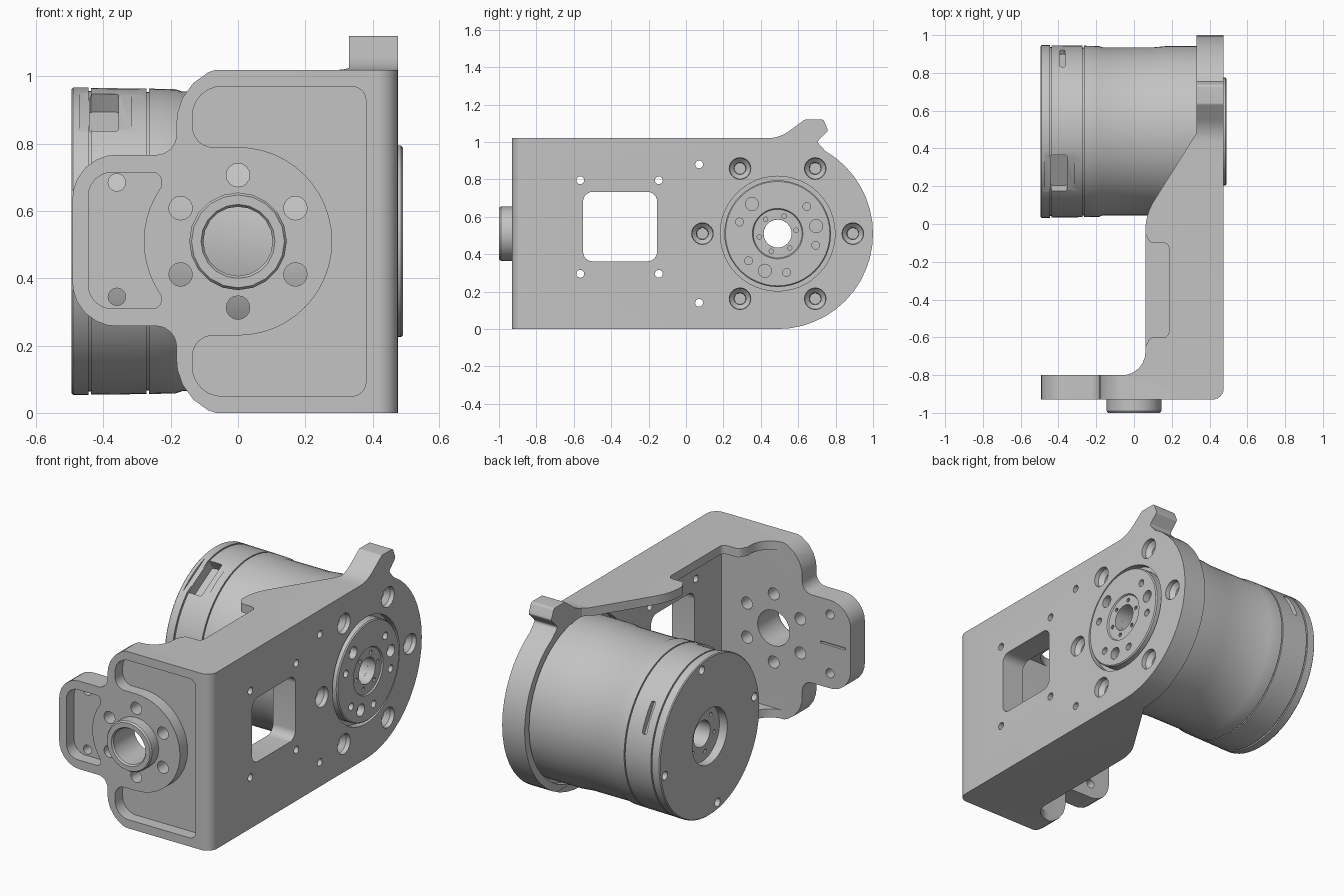
import bpy, bmesh
from math import sin, cos, pi, radians, tan
from mathutils import Vector, Matrix

cube = bpy.data.objects.get("Cube")
if cube:
    bpy.data.objects.remove(cube, do_unlink=True)

grey = bpy.data.materials.new("machined_grey")
grey.use_nodes = True
colour = (0.55, 0.55, 0.55, 1)
grey.diffuse_color = colour
grey.node_tree.nodes["Principled BSDF"].inputs["Base Color"].default_value = colour

CY, CZ = 0.49, 0.51      # motor axis


def place(axis, u, v, w):
    return {"x": (w, u, v), "y": (u, w, v), "z": (u, v, w)}[axis]


def finish(name, bm):
    bmesh.ops.remove_doubles(bm, verts=bm.verts, dist=1e-5)
    bmesh.ops.recalc_face_normals(bm, faces=bm.faces)
    mesh = bpy.data.meshes.new(name)
    bm.to_mesh(mesh)
    bm.free()
    mesh.materials.append(grey)
    ob = bpy.data.objects.new(name, mesh)
    bpy.context.collection.objects.link(ob)
    return ob


def arc(cu, cv, r, a0, a1, n):
    steps = [radians(a0 + (a1 - a0) * i / n) for i in range(n + 1)]
    return [(cu + r * cos(a), cv + r * sin(a)) for a in steps]


def rounded(points, n=6):
    """Outline with filleted corners; each point is (u, v) or (u, v, radius)."""
    out = []
    for i, p in enumerate(points):
        c = Vector(p[:2])
        if len(p) == 2:
            out.append(c)
            continue
        a = (Vector(points[i - 1][:2]) - c).normalized()
        b = (Vector(points[(i + 1) % len(points)][:2]) - c).normalized()
        half = a.angle(b) / 2
        centre = c + (a + b).normalized() * (p[2] / sin(half))
        s = c + a * (p[2] / tan(half)) - centre
        e = c + b * (p[2] / tan(half)) - centre
        for k in range(n + 1):
            out.append(centre + s.lerp(e, k / n).normalized() * p[2])
    return out


def prism(name, points, axis, lo, hi):
    bm = bmesh.new()
    rings = [[bm.verts.new(place(axis, p[0], p[1], w)) for p in points] for w in (lo, hi)]
    bm.faces.new(rings[0])
    bm.faces.new(rings[1])
    for i in range(len(points)):
        j = (i + 1) % len(points)
        bm.faces.new((rings[0][i], rings[0][j], rings[1][j], rings[1][i]))
    return finish(name, bm)


def lathe(name, profile, axis, cu, cv, n=64):
    """Closed (position, radius) loop turned about an axis."""
    bm = bmesh.new()
    rings = [[bm.verts.new(place(axis, cu + r * cos(2 * pi * k / n), cv + r * sin(2 * pi * k / n), w))
              for w, r in profile] for k in range(n)]
    for k in range(n):
        a, b = rings[k], rings[(k + 1) % n]
        for i in range(len(profile)):
            j = (i + 1) % len(profile)
            bm.faces.new((a[i], a[j], b[j], b[i]))
    return finish(name, bm)


def rod(axis, cu, cv, r, lo, hi, n=16):
    return prism("cutter", arc(cu, cv, r, 0, 360, n)[:-1], axis, lo, hi)


def boolean(ob, tool, mode="DIFFERENCE"):
    mod = ob.modifiers.new("cut", "BOOLEAN")
    mod.operation, mod.solver, mod.object = mode, "EXACT", tool
    bpy.context.view_layer.objects.active = ob
    bpy.ops.object.modifier_apply(modifier=mod.name)
    bpy.data.objects.remove(tool, do_unlink=True)


def polar(r, deg):
    return CY + r * cos(radians(deg)), CZ + r * sin(radians(deg))


def box(u0, u1, v0, v1):
    return [(u0, v0), (u1, v0), (u1, v1), (u0, v1)]


# Bracket body: plan, side and front outlines intersected
plan = rounded([(0.475, 1.2), (0.475, -0.93, 0.06), (-0.6, -0.93), (-0.6, -0.8),
                (0.06, -0.8, 0.12), (0.06, 0.05, 0.3), (0.33, 0.48), (0.33, 1.2)])
bracket = prism("bracket", plan, "z", -0.2, 1.3)
hook = rounded([(0.735, 0.965), (0.7, 1.0, 0.015), (0.76, 1.06, 0.015), (0.735, 1.12, 0.015),
                (0.635, 1.12, 0.02), (0.5, 1.02, 0.2), (-1.2, 1.02), (-1.2, 0)])
side = arc(CY, CZ, 0.51, -90, 60, 20) + hook[1:]
boolean(bracket, prism("cutter", side, "x", -1, 1), "INTERSECT")
front = rounded([(0.6, -0.01), (0.6, 1.3), (0.2, 1.3), (0.2, 1.03), (-0.183, 1.03, 0.17),
                 (-0.183, 0.767, 0.06), (-0.492, 0.767, 0.13), (-0.492, 0.258, 0.13),
                 (-0.183, 0.258, 0.06), (-0.183, -0.01, 0.17)])
boolean(bracket, prism("cutter", front, "y", -1.2, 1.2), "INTERSECT")

# Hollow between the flanges, and the notch in the top flange
boolean(bracket, prism("cutter", box(-1, 0.332, -0.8, 1.5), "z", 0.05, 0.97))
notch = rounded([(-0.1, -0.05), (0.06, -0.05), (0.085, -0.1, 0.03), (0.185, -0.1, 0.03),
                 (0.185, -0.6, 0.03), (0.085, -0.6, 0.03), (0.06, -0.65), (-0.1, -0.65)])
boolean(bracket, prism("cutter", notch, "z", 0.9, 1.1))

# Front pockets around the round boss
main_pocket = rounded([(0, 0.23), (-0.135, 0.23, 0.06), (-0.135, 0.05, 0.085), (0.38, 0.05, 0.04),
                       (0.38, 0.97, 0.04), (-0.135, 0.97, 0.085), (-0.135, 0.79, 0.06), (0, 0.79)])
main_pocket += arc(0, CZ, 0.28, 90, -90, 24)[1:-1]
boolean(bracket, prism("cutter", main_pocket, "y", -1.1, -0.86))
tab_pocket = rounded([(-0.228, 0.31, 0.025), (-0.445, 0.31, 0.07), (-0.445, 0.715, 0.07),
                      (-0.228, 0.715, 0.025), (-0.228, 0.672)])
tab_pocket += arc(0, CZ, 0.28, 145, 215, 10)
boolean(bracket, prism("cutter", tab_pocket, "y", -1.1, -0.86))

# Front plate holes, tab slit
boolean(bracket, rod("y", 0, CZ, 0.103, -1.1, -0.7, 20))
for k in range(6):
    a = radians(30 + 60 * k)
    boolean(bracket, rod("y", 0.197 * cos(a), CZ + 0.197 * sin(a), 0.035, -1.1, -0.7))
for z in (0.345, 0.685):
    boolean(bracket, rod("y", -0.36, z, 0.026, -1.1, -0.7))
boolean(bracket, prism("cutter", box(-0.46, -0.3, 0.505, 0.517), "y", -0.815, -0.7))

# Side plate window, small holes, motor seat and countersunk screws
window = rounded([(-0.55, 0.362, 0.05), (-0.155, 0.362, 0.05),
                  (-0.155, 0.733, 0.05), (-0.55, 0.733, 0.05)])
boolean(bracket, prism("cutter", window, "x", 0.2, 0.6))
small = [(y, z) for y in (-0.565, -0.145) for z in (0.295, 0.795)] + [(0.07, 0.14), (0.07, 0.88)]
for y, z in small:
    boolean(bracket, rod("x", y, z, 0.021, 0.2, 0.6))
boolean(bracket, rod("x", CY, CZ, 0.468, 0.3, 0.37, 64))
boolean(bracket, rod("x", CY, CZ, 0.307, 0.435, 0.6, 48))
boolean(bracket, rod("x", CY, CZ, 0.075, 0.2, 0.6, 24))
for k in range(6):
    sink = [(0.5, 0), (0.5, 0.06), (0.45, 0.056), (0.425, 0.032), (0.385, 0.03), (0.385, 0)]
    boolean(bracket, lathe("cutter", sink, "x", *polar(0.402, 60 * k), n=20))

# Front bearing ring
ring = [(-0.92, 0.103), (-0.92, 0.145), (-0.99, 0.145), (-1.0, 0.138), (-1.0, 0.11), (-0.99, 0.103)]
lathe("front_ring", ring, "y", 0, CZ, 20)

# Motor housing with seam grooves and rear recess
housing = [(-0.445, 0.075), (-0.445, 0.16), (-0.495, 0.16), (-0.495, 0.452), (-0.49, 0.457),
           (-0.445, 0.457), (-0.445, 0.447), (-0.437, 0.447), (-0.437, 0.456), (-0.272, 0.454),
           (-0.272, 0.444), (-0.265, 0.444), (-0.265, 0.454), (-0.185, 0.452), (-0.165, 0.445),
           (0.1, 0.445), (0.17, 0.452), (0.38, 0.452), (0.38, 0.075)]
motor = lathe("motor_housing", housing, "x", CY, CZ)


def radial_cut(x0, x1, length, floor, deg):
    half = length / 2
    outline = rounded([(x0, -half, 0.01), (x1, -half, 0.01), (x1, half, 0.01), (x0, half, 0.01)], 3)
    tool = prism("cutter", outline, "z", floor, 0.6)
    tool.data.transform(Matrix.Translation((0, CY, CZ)) @ Matrix.Rotation(radians(deg - 90), 4, "X"))
    boolean(motor, tool)


radial_cut(-0.47, -0.318, 0.3, 0.443, 120)     # flat around the connector
radial_cut(-0.44, -0.355, 0.22, 0.38, 120)     # connector opening
radial_cut(-0.392, -0.364, 0.18, 0.42, 30)     # narrow slot
for k in range(4):
    boolean(motor, rod("x", *polar(0.415, 80 + 90 * k), 0.024, -0.6, -0.46))
for k in range(6):
    boolean(motor, rod("x", *polar(0.115, 60 * k + 15), 0.012, -0.6, -0.43, 8))

# Output hub with bolt circle
hub_profile = [(0.37, 0.075), (0.37, 0.285), (0.484, 0.285), (0.49, 0.279), (0.49, 0.135),
               (0.482, 0.13), (0.482, 0.075)]
hub = lathe("output_hub", hub_profile, "x", CY, CZ, 48)
for k in range(3):
    boolean(hub, rod("x", *polar(0.21, 11 + 120 * k), 0.035, 0.45, 0.6))
for k in (0, 2, 3, 4, 5):
    boolean(hub, rod("x", *polar(0.213, 43 + 60 * k), 0.021, 0.45, 0.6))
for k in range(6):
    boolean(hub, rod("x", *polar(0.1, 10 + 60 * k), 0.012, 0.45, 0.6, 10))

# Smooth curved walls, keep machined edges sharp
bpy.ops.object.select_all(action="DESELECT")
for ob in (bracket, motor, hub, bpy.data.objects["front_ring"]):
    ob.select_set(True)
    bpy.context.view_layer.objects.active = ob
bpy.ops.object.shade_smooth_by_angle(angle=radians(30))
